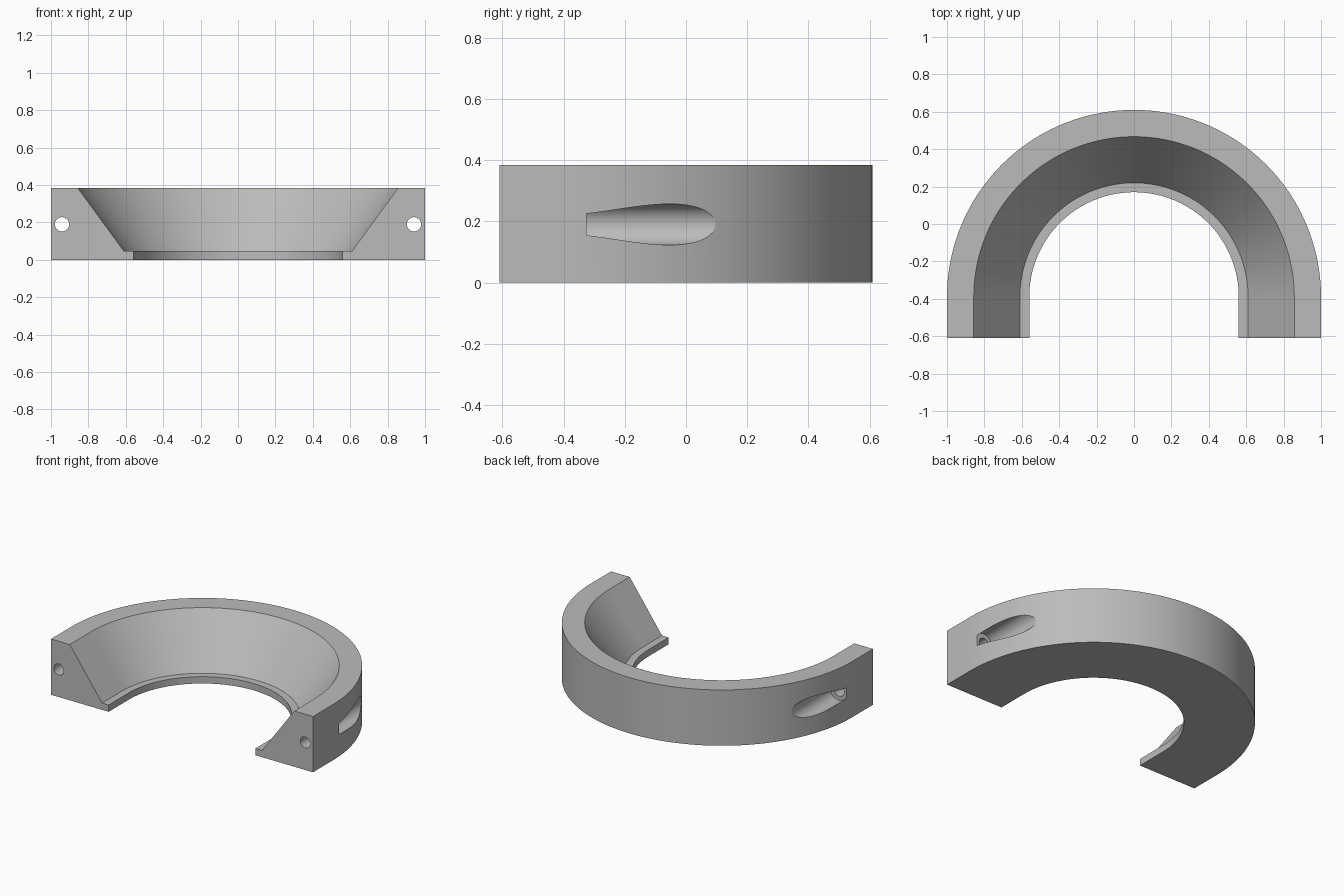
import bpy, bmesh, math
from mathutils import Matrix

cube = bpy.data.objects.get("Cube")
if cube:
    bpy.data.objects.remove(cube, do_unlink=True)

FRONT, ARC_Y, SEGMENTS = -0.61, -0.39, 96
BOLT_X, BOLT_Z = 0.941, 0.19

grey = bpy.data.materials.new("plain grey")
grey.use_nodes = True
colour = (0.5, 0.5, 0.5, 1)
grey.diffuse_color = colour
grey.node_tree.nodes["Principled BSDF"].inputs["Base Color"].default_value = colour


def make_object(name, bm):
    bmesh.ops.recalc_face_normals(bm, faces=bm.faces)
    mesh = bpy.data.meshes.new(name)
    bm.to_mesh(mesh)
    bm.free()
    mesh.materials.append(grey)
    obj = bpy.data.objects.new(name, mesh)
    bpy.context.collection.objects.link(obj)
    return obj


# Half ring: cross-section (radius, height) swept along a U-shaped path
profile = [(0.56, 0), (1, 0), (1, 0.385), (0.857, 0.385), (0.61, 0.047), (0.56, 0.047)]
path = [(0, FRONT)]
path += [(math.pi * i / SEGMENTS, ARC_Y) for i in range(SEGMENTS + 1)]
path += [(math.pi, FRONT)]

bm = bmesh.new()
rings = [[bm.verts.new((r * math.cos(a), y + r * math.sin(a), z)) for r, z in profile]
         for a, y in path]
for r0, r1 in zip(rings, rings[1:]):
    for i in range(len(profile)):
        j = (i + 1) % len(profile)
        bm.faces.new((r0[i], r0[j], r1[j], r1[i]))
bm.faces.new(rings[0])
bm.faces.new(rings[-1])
ring = make_object("half_ring", bm)


# Bolt holes from the front faces, and wider pockets for the bolt heads
def drill(name, side, radius, y0, y1):
    bm = bmesh.new()
    place = (Matrix.Translation((side * BOLT_X, (y0 + y1) / 2, BOLT_Z))
             @ Matrix.Rotation(math.pi / 2, 4, 'X'))
    bmesh.ops.create_cone(bm, cap_ends=True, segments=48, radius1=radius,
                          radius2=radius, depth=y1 - y0, matrix=place)
    cutter = make_object(name, bm)
    cutter.hide_render = True
    cut = ring.modifiers.new(name, 'BOOLEAN')
    cut.operation = 'DIFFERENCE'
    cut.solver = 'EXACT'
    cut.object = cutter
    return cutter


cutters = []
for label, side in (("left", 1), ("right", -1)):
    cutters.append(drill(label + "_head_pocket", side, 0.067, -0.325, 0.3))
    cutters.append(drill(label + "_bolt_hole", side, 0.038, FRONT - 0.1, -0.2))

# Bake the cuts, drop the cutters, then smooth the curved walls
bpy.ops.object.select_all(action='DESELECT')
ring.select_set(True)
bpy.context.view_layer.objects.active = ring
for modifier in list(ring.modifiers):
    bpy.ops.object.modifier_apply(modifier=modifier.name)
for cutter in cutters:
    bpy.data.objects.remove(cutter, do_unlink=True)
bpy.ops.object.shade_smooth_by_angle(angle=math.radians(25))
